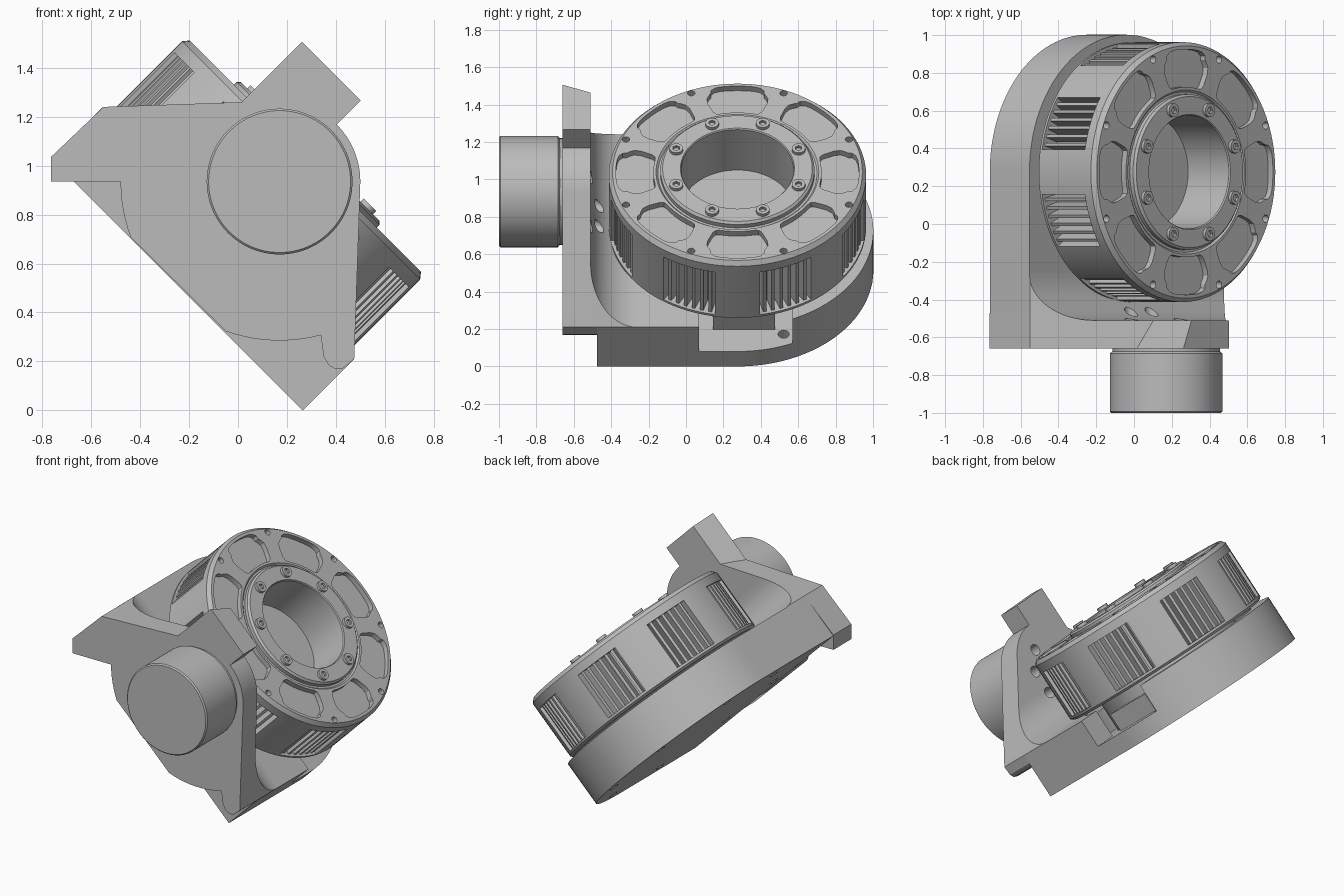
import bpy, bmesh
from math import sin, cos, radians, pi
from mathutils import Matrix, Vector

if "Cube" in bpy.data.objects:
    bpy.data.objects.remove(bpy.data.objects["Cube"])

grey = bpy.data.materials.new("machined grey")
grey.use_nodes = True
GREY = (0.5, 0.5, 0.5, 1)
grey.diffuse_color = GREY
grey.node_tree.nodes["Principled BSDF"].inputs["Base Color"].default_value = GREY

TILT = Matrix.Rotation(radians(45), 4, 'Y')      # drum axis leans to +x +z
AXIS = Matrix.Translation((-0.54, 0.275, 0))     # drum axis in the tilted frame
DRUM = TILT @ AXIS
MX, MZ = 0.17, 0.935                             # motor axis
MOTOR = Matrix.Translation((MX, 0, MZ)) @ Matrix.Rotation(pi / 2, 4, 'X')
SIDE = Matrix.Rotation(pi / 2, 4, 'X')           # profile in x-z, height along -y


def arc(cx, cy, r, a0, a1, n):
    return [(cx + r * cos(radians(a0 + (a1 - a0) * i / n)),
             cy + r * sin(radians(a0 + (a1 - a0) * i / n))) for i in range(n + 1)]


def prism(bm, pts, lo, hi, top=None):
    a = [bm.verts.new((p[0], p[1], lo)) for p in pts]
    b = [bm.verts.new((p[0], p[1], hi)) for p in (top or pts)]
    bm.faces.new(a[::-1])
    bm.faces.new(b)
    n = len(a)
    for i in range(n):
        j = (i + 1) % n
        bm.faces.new((a[i], a[j], b[j], b[i]))


def box(x0, x1, y0, y1):
    return [(x0, y0), (x1, y0), (x1, y1), (x0, y1)]


def finish(name, bm, matrix):
    bmesh.ops.recalc_face_normals(bm, faces=bm.faces)
    bm.transform(matrix)
    me = bpy.data.meshes.new(name)
    bm.to_mesh(me)
    bm.free()
    me.materials.append(grey)
    ob = bpy.data.objects.new(name, me)
    bpy.context.collection.objects.link(ob)
    return ob


def solid(name, matrix, *prisms):
    bm = bmesh.new()
    for p in prisms:
        prism(bm, *p)
    return finish(name, bm, matrix)


def lathe(name, profile, matrix, steps=96):
    bm = bmesh.new()
    vs = [bm.verts.new((r, 0, h)) for r, h in profile]
    es = [bm.edges.new(e) for e in zip(vs, vs[1:])]
    bmesh.ops.spin(bm, geom=vs + es, cent=(0, 0, 0), axis=(0, 0, 1),
                   angle=2 * pi, steps=steps)
    bmesh.ops.remove_doubles(bm, verts=bm.verts, dist=0.0001)
    return finish(name, bm, matrix)


def boolean(ob, other, op='DIFFERENCE'):
    mod = ob.modifiers.new("cut", 'BOOLEAN')
    mod.object, mod.operation, mod.solver = other, op, 'EXACT'
    bpy.context.view_layer.update()
    bpy.context.view_layer.objects.active = ob
    bpy.ops.object.modifier_apply(modifier=mod.name)
    bpy.data.objects.remove(other)


def ring(r, size, lo, hi, n=8, sides=16):
    # evenly spaced round pegs around an axis
    return [(arc(r * cos(a), r * sin(a), size, 0, 360 - 360 / sides, sides - 1), lo, hi)
            for a in [2 * pi * (k + 0.5) / n for k in range(n)]]


def polar(pairs, turn):
    return [(r * cos(radians(a + turn)), r * sin(radians(a + turn))) for r, a in pairs]


# --- base: D-shaped tray with a side opening
R = 0.727
base = solid("base_housing", DRUM,
             (arc(0, 0, R, 0, 180, 48) + [(-R, -0.75), (R, -0.75)], 0.187, 0.484))
boolean(base, solid("tray_cutter", DRUM, (arc(0, 0, 0.6, 0, 355, 71), 0.30, 0.6)))
boolean(base, solid("opening_cutter", DRUM, (box(0.3, 0.9, -0.205, 0.295), 0.30, 0.6)))
boolean(base, solid("bolt_cutter", DRUM, *ring(0.645, 0.03, 0.1, 0.31)))

# --- front bracket plate, outline in x-z
outline = ([(-0.765, 0.935)] + arc(MX, MZ, 0.65, 180, 200.5, 6)
           + arc(MX, MZ, 0.65, 250.3, 285, 10)
           + [(0.35, 0.22), (0.37, 0.185), (0.40, 0.168), (0.43, 0.172), (0.475, 0.21)]
           + arc(MX, MZ, 0.33, 0, 90, 24) + [(-0.55, 1.24), (-0.765, 1.035)])
plate = solid("bracket_plate", SIDE, (outline, 0.51, 0.66))
lower = solid("bracket_lower_edge", SIDE, (outline, 0.47, 0.515))
boolean(lower, solid("lower_limit", TILT, (box(-1.5, 0.5, -0.8, -0.3), 0.0, 0.484)), 'INTERSECT')

# --- curved web joining plate and base, trimmed to the plate outline
web_profile = [(-0.26, 0.45), (-0.52, 0.45), (-0.52, 0.734)] + arc(-0.26, 0.734, 0.25, 180, 270, 16)
ALONG = TILT @ Matrix(((0, 0, 1, 0), (1, 0, 0, 0), (0, 1, 0, 0), (0, 0, 0, 1)))
web = solid("bracket_web", ALONG, (web_profile, -1.4, 0.4))
boolean(web, solid("web_limit", SIDE, (outline, 0.0, 0.7)), 'INTERSECT')
for part in (plate, web):
    boolean(part, solid("screw_cutter", MOTOR, *ring(0.2, 0.036, 0.2, 0.6)))

# --- drafted block on top of the plate
T = TILT.inverted()
block = bmesh.new()
PLATE_FRAME = TILT @ SIDE
prism(block, box(-0.82, -0.54, 0.85, 1.25), 0.51, 0.66, box(-0.88, -0.54, 0.85, 1.25))
finish("bracket_block", block, PLATE_FRAME)

# --- motor
lathe("motor", [(0, 0.6), (0.285, 0.6), (0.285, 0.675), (0.298, 0.685),
                (0.298, 0.992), (0.29, 1.0), (0, 1.0)], MOTOR)

# --- drum with blind bore
drum = lathe("drum", [(0, 0.5), (0.67, 0.5), (0.688, 0.515), (0.688, 0.905), (0.668, 0.93),
                      (0.435, 0.93), (0.425, 0.92), (0.412, 0.92), (0.412, 0.945),
                      (0.40, 0.957), (0.305, 0.957), (0.30, 0.95), (0.30, 0.645), (0, 0.645)], DRUM)

# vent windows round the rim
window = [(0.59, a) for a in range(10, 36, 5)] + [(0.75, a) for a in range(35, 9, -5)]
boolean(drum, solid("vent_cutter", DRUM,
                    *[(polar(window, 45 * k), 0.53, 0.85) for k in range(8)]))

# rounded pockets in the top face
pocket = ([(0.45, a) for a in range(-12, 13, 4)]
          + [(0.455, 14.5), (0.475, 16), (0.54, 17), (0.575, 16.5), (0.595, 15),
             (0.61, 13.5), (0.63, 13), (0.645, 11)]
          + [(0.65, a) for a in range(8, -9, -4)]
          + [(0.645, -11), (0.63, -13), (0.61, -13.5), (0.595, -15), (0.575, -16.5),
             (0.54, -17), (0.475, -16), (0.455, -14.5)])
boolean(drum, solid("pocket_cutter", DRUM,
                    *[(polar(pocket, 45 * k), 0.895, 1.0) for k in range(8)]))
boolean(drum, solid("rim_hole_cutter", DRUM, *ring(0.645, 0.02, 0.89, 1.0)))

# cooling fins inside the windows
fin = box(0.58, 0.672, -0.009, 0.009)
fins = []
for k in range(8):
    for i in range(6):
        a = radians(45 * k + 12.5 + 4 * i)
        fins.append(([(x * cos(a) - y * sin(a), x * sin(a) + y * cos(a)) for x, y in fin],
                     0.52, 0.86))
solid("cooling_fins", DRUM, *fins)

# hub screws with hexagonal sockets
screws = solid("hub_screws", DRUM, *ring(0.354, 0.036, 0.94, 0.976, sides=20))
boolean(screws, solid("socket_cutter", DRUM, *ring(0.354, 0.019, 0.96, 1.0, sides=6)))

# --- core between tray and drum, with a connector in the opening
lathe("core", [(0, 0.28), (0.48, 0.28), (0.48, 0.52), (0, 0.52)], DRUM)
solid("connector", DRUM, (box(0.42, 0.56, -0.13, 0.2), 0.29, 0.42))

# smooth curved walls, keep edges crisp
for ob in list(bpy.context.collection.objects):
    if ob.type == 'MESH' and grey.name in ob.data.materials:
        bpy.ops.object.select_all(action='DESELECT')
        ob.select_set(True)
        bpy.context.view_layer.objects.active = ob
        bpy.ops.object.shade_smooth_by_angle(angle=radians(30))
